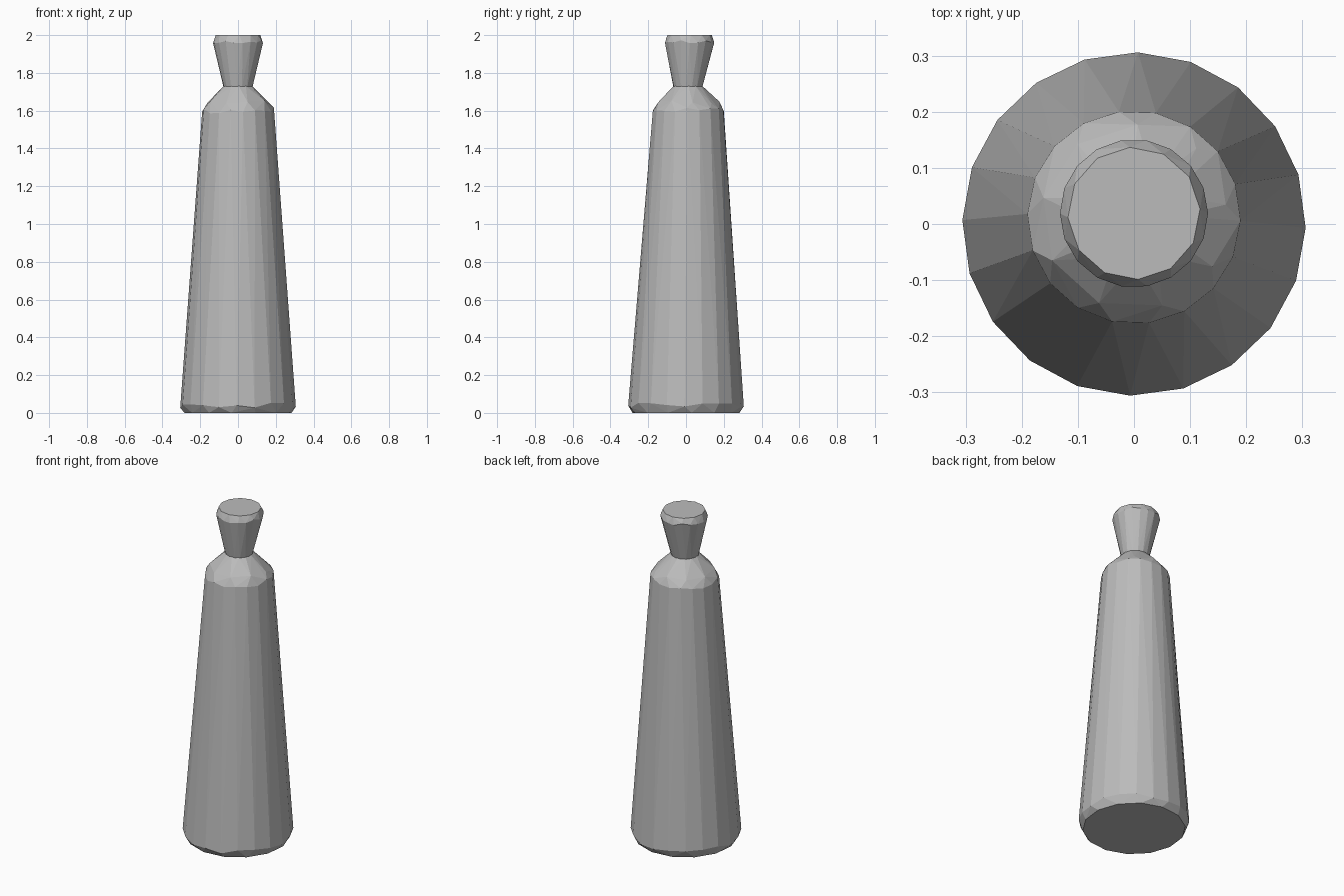
import bpy
import bmesh
import random
from math import cos, sin, tau

random.seed(4)
cube = bpy.data.objects.get("Cube")
if cube:
    bpy.data.objects.remove(cube, do_unlink=True)

# Single matte grey
GREY = (0.5, 0.5, 0.5, 1)
grey = bpy.data.materials.new("stone_grey")
grey.use_nodes = True
grey.diffuse_color = GREY
grey.node_tree.nodes["Principled BSDF"].inputs["Base Color"].default_value = GREY


def faceted_part(name, rings):
    """Chiselled convex solid around rings of (sides, radius, z, z wobble, centre y)."""
    bm = bmesh.new()
    for sides, radius, z, wobble, cy in rings:
        turn = random.random()
        for i in range(sides):
            a = tau * (i + turn) / sides
            dz = random.uniform(-wobble, wobble)
            bm.verts.new((radius * cos(a), cy + radius * sin(a), z + dz))
    hull = bmesh.ops.convex_hull(bm, input=bm.verts)
    spare = {v for v in hull["geom_interior"] + hull["geom_unused"]
             if isinstance(v, bmesh.types.BMVert)}
    bmesh.ops.delete(bm, geom=list(spare), context="VERTS")
    bmesh.ops.recalc_face_normals(bm, faces=bm.faces)
    mesh = bpy.data.meshes.new(name)
    bm.to_mesh(mesh)
    bm.free()
    mesh.materials.append(grey)
    obj = bpy.data.objects.new(name, mesh)
    bpy.context.collection.objects.link(obj)
    return obj


# Tapered body with a chipped base rim and sloping shoulder
faceted_part("bottle_body", [
    (14, 0.285, 0, 0, 0),
    (20, 0.306, 0.04, 0.015, 0),
    (18, 0.19, 1.6, 0.015, 0.012),
    (9, 0.165, 1.645, 0.01, 0.012),
    (12, 0.077, 1.73, 0, 0.01),
])

# Flared stopper with a chamfered top
faceted_part("stopper", [
    (16, 0.077, 1.725, 0, 0.01),
    (18, 0.132, 1.965, 0.008, 0.019),
    (12, 0.118, 2.0, 0, 0.019),
])
